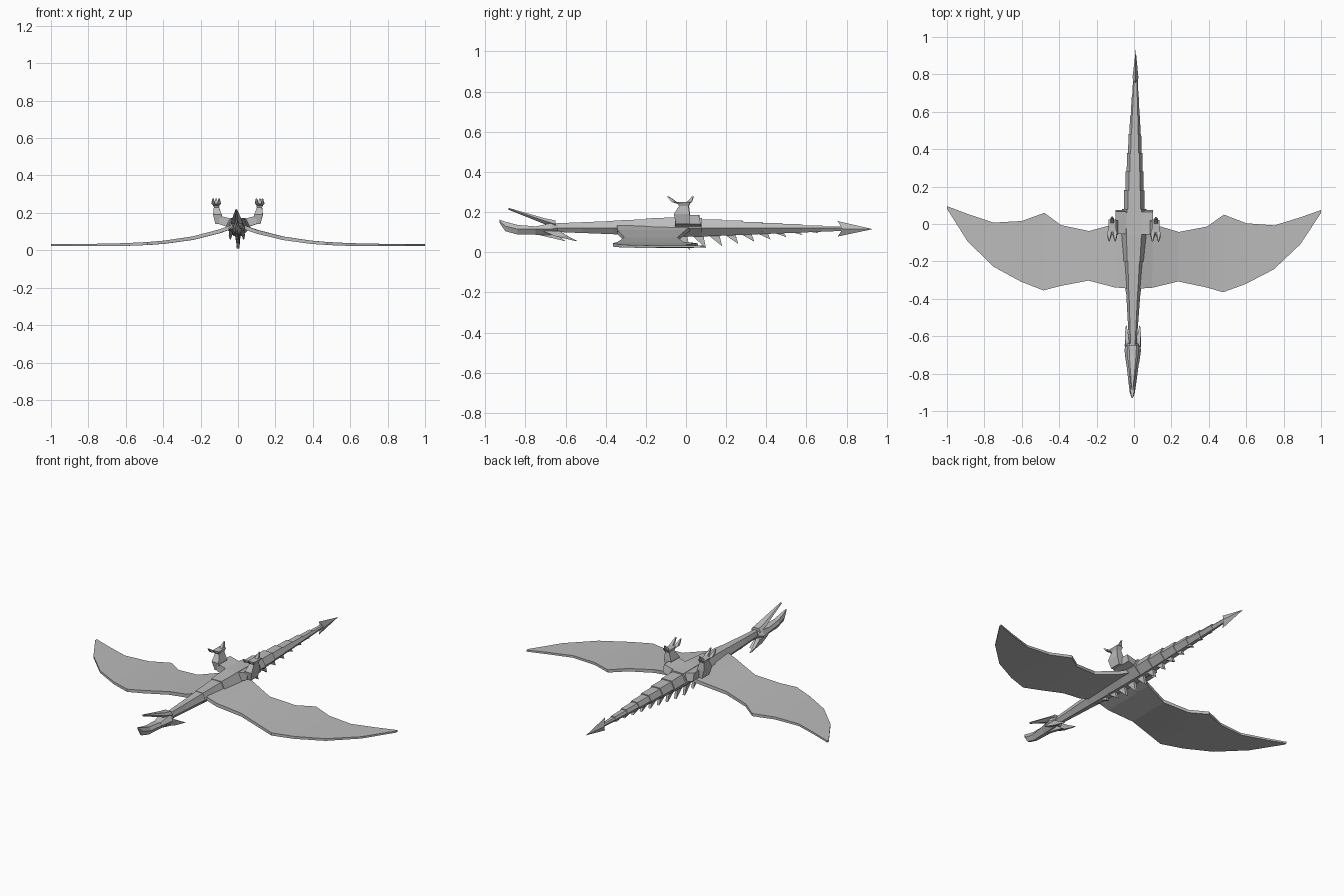
import bpy, bmesh

if "Cube" in bpy.data.objects:
    bpy.data.objects.remove(bpy.data.objects["Cube"])

grey = bpy.data.materials.new("stone grey")
grey.use_nodes = True
grey.diffuse_color = (0.5, 0.5, 0.5, 1)
grey.node_tree.nodes["Principled BSDF"].inputs["Base Color"].default_value = grey.diffuse_color
SIDES = (("left", 1), ("right", -1))


def loft(name, rings, side=1):
    """Skin a closed solid through rings of equal point count."""
    bm = bmesh.new()
    loops = [[bm.verts.new((x * side, y, z)) for x, y, z in ring] for ring in rings]
    for front, back in zip(loops, loops[1:]):
        for i in range(len(front)):
            bm.faces.new((front[i - 1], front[i], back[i], back[i - 1]))
    bm.faces.new(loops[0])
    bm.faces.new(loops[-1])
    bmesh.ops.remove_doubles(bm, verts=bm.verts, dist=0.0001)
    bmesh.ops.recalc_face_normals(bm, faces=bm.faces)
    mesh = bpy.data.meshes.new(name)
    bm.to_mesh(mesh)
    bm.free()
    mesh.materials.append(grey)
    obj = bpy.data.objects.new(name, mesh)
    obj.rotation_euler.z = -0.01  # slight yaw of the whole creature
    bpy.context.collection.objects.link(obj)


def hexagon(y, width, top, mid, low):
    """Six-sided cross-section across the body."""
    flat, keel = width * 0.6, width * 0.35
    return [(flat, y, top), (width, y, mid), (keel, y, low),
            (-keel, y, low), (-width, y, mid), (-flat, y, top)]


def body_ring(y, swell):
    """Body section whose size falls off steadily towards both ends."""
    away = abs(y)
    slope = 0.06 if y > 0 else 0.04
    return hexagon(y, (0.062 - 0.065 * away) * swell,
                   0.17 - slope * away + 0.04 * (swell - 1), 0.12, 0.075 + 0.04 * away)


def limb(name, path, side, depth):
    """Box-section limb; each station is a centre and a half width."""
    corners = ((-1, -1), (1, -1), (1, 1), (-1, 1))
    loft(name, [[(x + a * size, y + b * size * depth, z) for a, b in corners]
                for x, y, z, size in path], side)


def plate(name, profile, thickness):
    """Thin upright plate from a y, z outline."""
    loft(name, [[(x, y, z) for y, z in profile] for x in (-thickness, thickness)])


# Neck, chest and trunk
for name, start, end, swell in (("neck", -0.68, -0.35, 1), ("chest", -0.36, -0.2, 1.05),
                                ("trunk", -0.2, 0.08, 1.15)):
    loft(name, [body_ring(start, swell), body_ring((start + end) / 2, swell),
                body_ring(end, swell)])

# Stepped tail, each segment flaring over the next
for i in range(7):
    start = 0.07 + i / 10
    loft(f"tail_segment_{i + 1}", [body_ring(start, 0.95), body_ring(start + 0.11, 1.1)])

# Spear-shaped tail tip
barb, neck_y, tail_z = 0.016, 0.78, 0.115
loft("tail_tip", [[(barb, neck_y, tail_z), (0, 0.755, 0.155),
                   (-barb, neck_y, tail_z), (0, 0.755, 0.078)],
                  [(0, 0.93, tail_z)] * 4])

# Row of swept fins along the spine, deepest beneath the trunk
for i in range(16):
    y = -0.6 + 0.08 * i
    slope = 0.14 if y > 0 else 0.25
    tip = min(0.005 + slope * abs(y + 0.06), 0.095)
    plate(f"spine_fin_{i + 1}", [(y - 0.04, 0.11), (y + 0.04, 0.11), (y + 0.06, tip)], 0.008)

# Wings: span, leading edge and trailing edge; the height droops by rule
planform = ((0.03, -0.345, 0.03), (0.1, -0.34, 0), (0.24, -0.305, -0.04), (0.39, -0.335, -0.01),
            (0.48, -0.36, 0.055), (0.6, -0.315, 0.01), (0.75, -0.235, 0),
            (0.89, -0.1, 0.045), (1, 0.07, 0.085))
for word, side in SIDES:
    rings = []
    for span, lead, trail in planform:
        height = 0.028 + 0.11 * (1 - span) ** 4
        thick = 0.011 - 0.006 * span
        rings.append([(span, lead, height + thick), (span, trail, height + thick),
                      (span, trail, height - thick), (span, lead, height - thick)])
    loft(f"{word}_wing", rings, side)

# Legs, feet and claws
for word, side in SIDES:
    loft(f"{word}_thigh", [[(x, -0.055, low), (x, 0.075, low), (x, 0.065, top), (x, -0.055, top)]
                           for x, low, top in ((0.04, 0.12, 0.17), (0.1, 0.14, 0.185))], side)
    limb(f"{word}_shin", [(0.1, -0.015, 0.14, 0.02), (0.11, -0.02, 0.19, 0.023),
                          (0.115, -0.01, 0.23, 0.014), (0.117, -0.01, 0.25, 0.02)], side, 1.7)
    for claw, x, reach in (("inner", 0.1, -0.08), ("outer", 0.132, -0.08), ("rear", 0.117, 0.045)):
        heel = -0.01
        limb(f"{word}_{claw}_claw", [(0.117, heel, 0.235, 0.012),
                                     (x, heel + reach * 0.6, 0.25, 0.01),
                                     (x, heel + reach, 0.278, 0.003)], side, 1.2)

# Head: skull, hooked snout and open jaw
loft("skull", [hexagon(-0.64, 0.028, 0.14, 0.12, 0.09),
               hexagon(-0.67, 0.045, 0.145, 0.115, 0.085),
               hexagon(-0.75, 0.034, 0.128, 0.115, 0.087)])
loft("snout", [hexagon(-0.74, 0.034, 0.128, 0.115, 0.087),
               hexagon(-0.84, 0.022, 0.136, 0.115, 0.088),
               hexagon(-0.9, 0.014, 0.152, 0.13, 0.105),
               hexagon(-0.93, 0.004, 0.163, 0.157, 0.148)])
loft("jaw", [hexagon(-0.65, 0.032, 0.158, 0.14, 0.118),
             hexagon(-0.7, 0.03, 0.168, 0.155, 0.138),
             hexagon(-0.885, 0.005, 0.221, 0.217, 0.212)])

# Crest and swept horns
plate("head_crest", [(-0.76, 0.092), (-0.66, 0.1), (-0.6, 0.055)], 0.008)
for word, side in SIDES:
    limb(f"{word}_horn", [(0.028, -0.67, 0.105, 0.012), (0.034, -0.62, 0.08, 0.009),
                          (0.036, -0.55, 0.057, 0.002)], side, 3.5)
